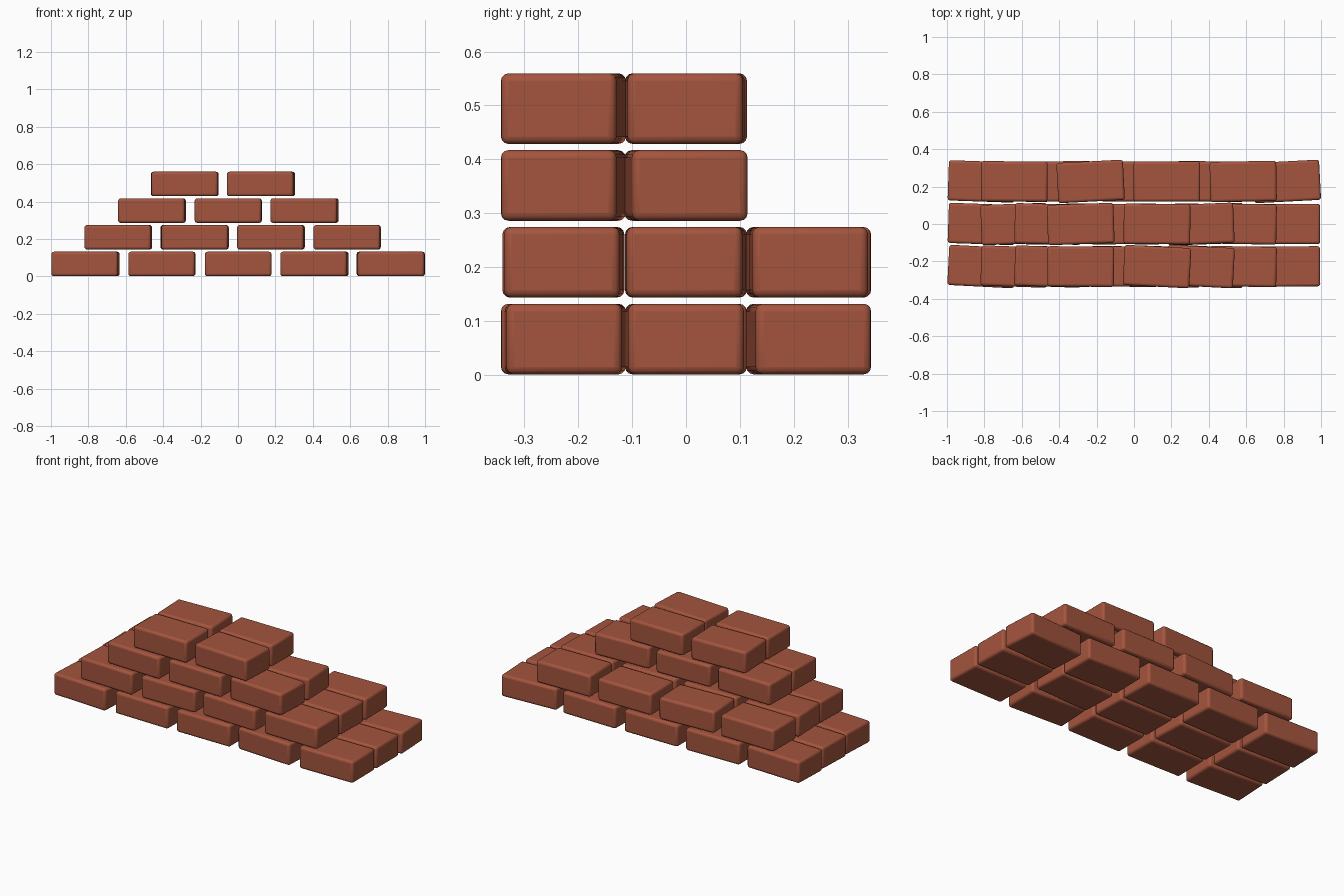
import bpy, math

default = bpy.data.objects.get("Cube")
if default:
    bpy.data.objects.remove(default, do_unlink=True)

LENGTH, DEPTH, HEIGHT = 0.356, 0.215, 0.131
STEP_X, STEP_Y, STEP_Z = 0.408, 0.2275, 0.1425

# Brick colour
clay = bpy.data.materials.new("brick_red")
colour = (0.37, 0.09, 0.047, 1)
clay.diffuse_color = colour
clay.use_nodes = True
bsdf = clay.node_tree.nodes["Principled BSDF"]
bsdf.inputs["Base Color"].default_value = colour
bsdf.inputs["Roughness"].default_value = 0.8


def brick(name, x, y, z, yaw):
    """One rounded brick, turned slightly about the vertical."""
    bpy.ops.mesh.primitive_cube_add(size=1, location=(x, y, z))
    ob = bpy.context.object
    ob.name = name
    ob.scale = (LENGTH, DEPTH, HEIGHT)
    bpy.ops.object.transform_apply(location=False, rotation=False, scale=True)
    ob.rotation_euler.z = math.radians(yaw)
    bevel = ob.modifiers.new("rounded_edges", "BEVEL")
    bevel.width = 0.014
    bevel.segments = 3
    ob.data.materials.append(clay)
    bpy.ops.object.shade_smooth_by_angle(angle=math.radians(40))


# Courses from the ground up: first brick x, then the yaw of each brick,
# one tuple per row from front to back
courses = [
    (-0.815, [(-3, -1, 0, -3, 0.5), (-2, 1, 0, 2, 0), (-2, 1, 0, -1, 3)]),
    (-0.64, [(-2, 0.5, -2, -1), (2, 0, 1, -1), (-0.5, 3, 0, 1)]),
    (-0.46, [(-2, -1, -3), (-1.5, 1, 2.4)]),
    (-0.285, [(-0.5, -3), (2, -0.5)]),
]

for level, (start, rows) in enumerate(courses):
    for row, yaws in enumerate(rows):
        for i, yaw in enumerate(yaws):
            brick(f"brick_course{level + 1}_row{row + 1}_{i + 1}",
                  start + i * STEP_X, (row - 1) * STEP_Y,
                  HEIGHT / 2 + 0.001 + level * STEP_Z, yaw)
